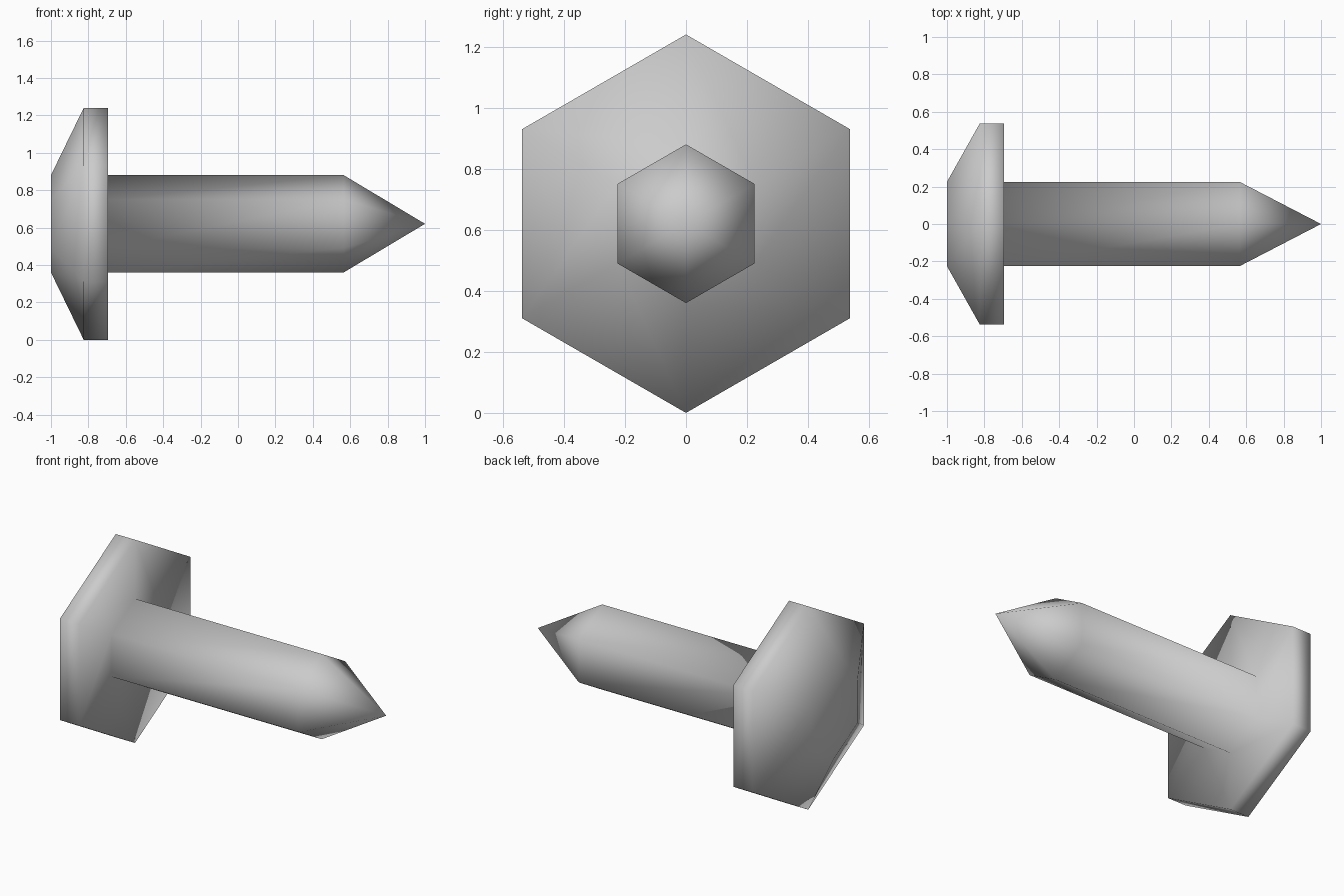
import bpy, bmesh, math

if "Cube" in bpy.data.objects:
    bpy.data.objects.remove(bpy.data.objects["Cube"])

SIDES = 6
CENTRE_Z = 0.62

# Side profile of the bolt: (x, radius) from the head to the base of the point
PROFILE = [(-1.0, 0.26), (-0.825, 0.62), (-0.695, 0.62), (-0.695, 0.26), (0.565, 0.26)]
TIP_X = 1.0

steel = bpy.data.materials.new("light_grey")
steel.diffuse_color = (0.6, 0.6, 0.6, 1)
steel.use_nodes = True
steel.node_tree.nodes["Principled BSDF"].inputs["Base Color"].default_value = steel.diffuse_color

bm = bmesh.new()


def hex_ring(x, r):
    """Six-sided ring around the x axis with a corner pointing up."""
    ring = []
    for i in range(SIDES):
        a = 2 * math.pi * i / SIDES
        ring.append(bm.verts.new((x, r * math.sin(a), CENTRE_Z + r * math.cos(a))))
    return ring


# Head and shaft: bridge neighbouring rings
rings = [hex_ring(x, r) for x, r in PROFILE]
for a, b in zip(rings, rings[1:]):
    for i in range(SIDES):
        j = (i + 1) % SIDES
        bm.faces.new((a[i], a[j], b[j], b[i]))

# Flat end of the head and pointed tip of the shaft
bm.faces.new(rings[0])
tip = bm.verts.new((TIP_X, 0, CENTRE_Z))
for i in range(SIDES):
    bm.faces.new((rings[-1][i], rings[-1][(i + 1) % SIDES], tip))

bmesh.ops.recalc_face_normals(bm, faces=bm.faces[:])

# The whole body is smooth shaded over its low-poly sides
for f in bm.faces:
    f.smooth = True

mesh = bpy.data.meshes.new("pointed_bolt")
bm.to_mesh(mesh)
bm.free()
mesh.materials.append(steel)
bolt = bpy.data.objects.new("pointed_bolt", mesh)
bpy.context.collection.objects.link(bolt)
